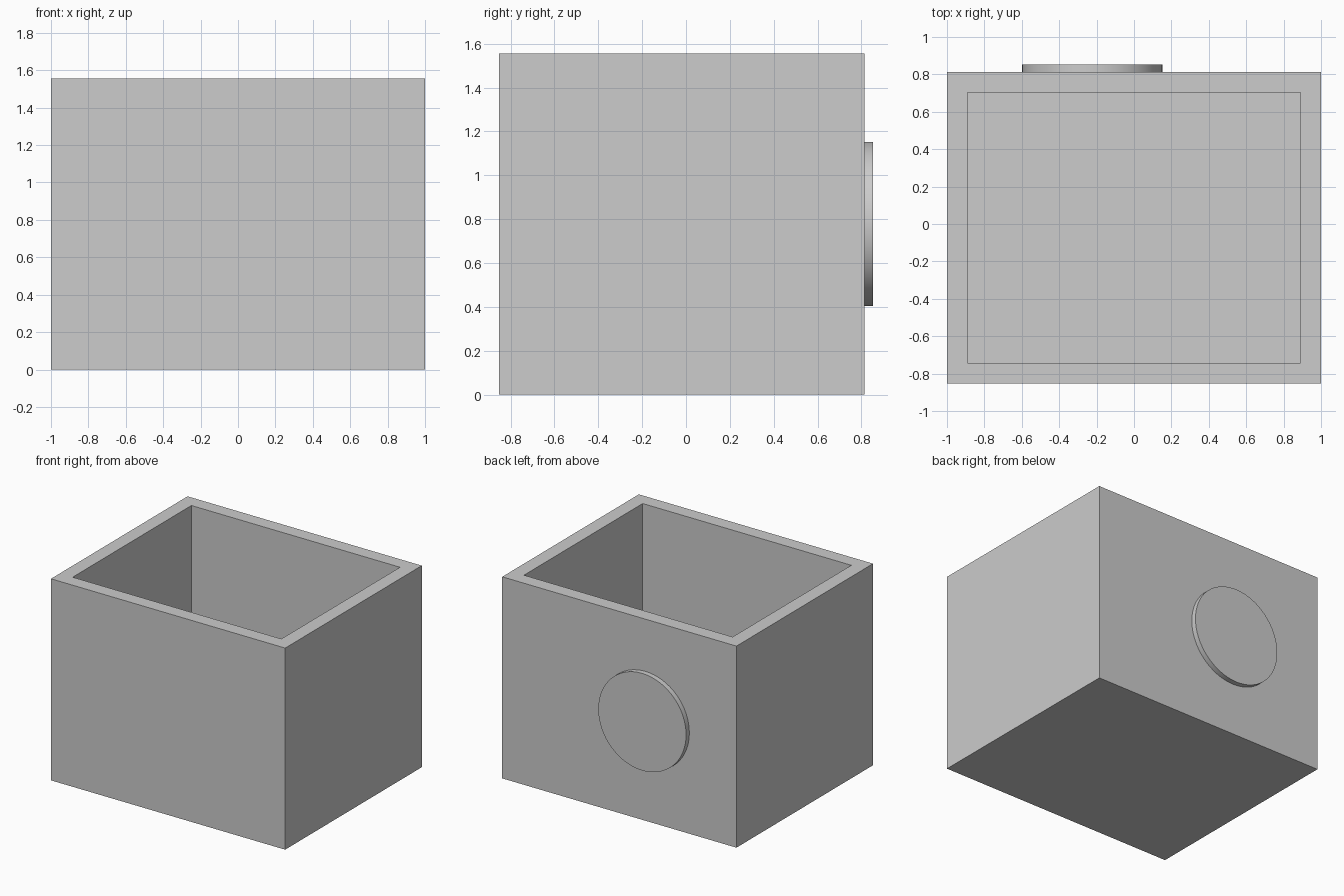
import bpy
import bmesh
from math import pi
from mathutils import Matrix, Vector

default = bpy.data.objects.get("Cube")
if default:
    bpy.data.objects.remove(default, do_unlink=True)

# Single plain grey material
grey = bpy.data.materials.new("light_grey")
grey.use_nodes = True
colour = (0.604, 0.604, 0.604, 1)
grey.diffuse_color = colour
grey.node_tree.nodes["Principled BSDF"].inputs["Base Color"].default_value = colour


def add_object(name, bm):
    bmesh.ops.recalc_face_normals(bm, faces=bm.faces)
    mesh = bpy.data.meshes.new(name)
    bm.to_mesh(mesh)
    bm.free()
    mesh.materials.append(grey)
    obj = bpy.data.objects.new(name, mesh)
    bpy.context.collection.objects.link(obj)
    return obj


# Open box: a block whose top is inset and pushed down to leave walls and a floor
HEIGHT, WALL = 1.556, 0.109
FRONT, BACK = -0.853, 0.813
bm = bmesh.new()
size = Vector((2, BACK - FRONT, HEIGHT))
centre = Vector((0, (FRONT + BACK) / 2, HEIGHT / 2))
bmesh.ops.create_cube(bm, size=1, matrix=Matrix.Translation(centre) @ Matrix.Diagonal(size).to_4x4())
bm.normal_update()
top = max(bm.faces, key=lambda f: f.calc_center_median().z)
bmesh.ops.inset_individual(bm, faces=[top], thickness=WALL, use_even_offset=True)
cavity = bmesh.ops.extrude_discrete_faces(bm, faces=[top])["faces"][0]
bmesh.ops.translate(bm, verts=cavity.verts, vec=(0, 0, WALL - HEIGHT))
add_object("open_box", bm)

# Round disc on the back wall, sunk slightly into it
DISC_END, SINK = 0.853, 0.02
depth = DISC_END - BACK + SINK
bm = bmesh.new()
place = Matrix.Translation((-0.223, DISC_END - depth / 2, 0.778)) @ Matrix.Rotation(pi / 2, 4, "X")
bmesh.ops.create_cone(bm, cap_ends=True, segments=64, radius1=0.375, radius2=0.375,
                      depth=depth, matrix=place)
disc = add_object("back_disc", bm)
bpy.ops.object.select_all(action="DESELECT")
disc.select_set(True)
bpy.context.view_layer.objects.active = disc
bpy.ops.object.shade_smooth_by_angle()
